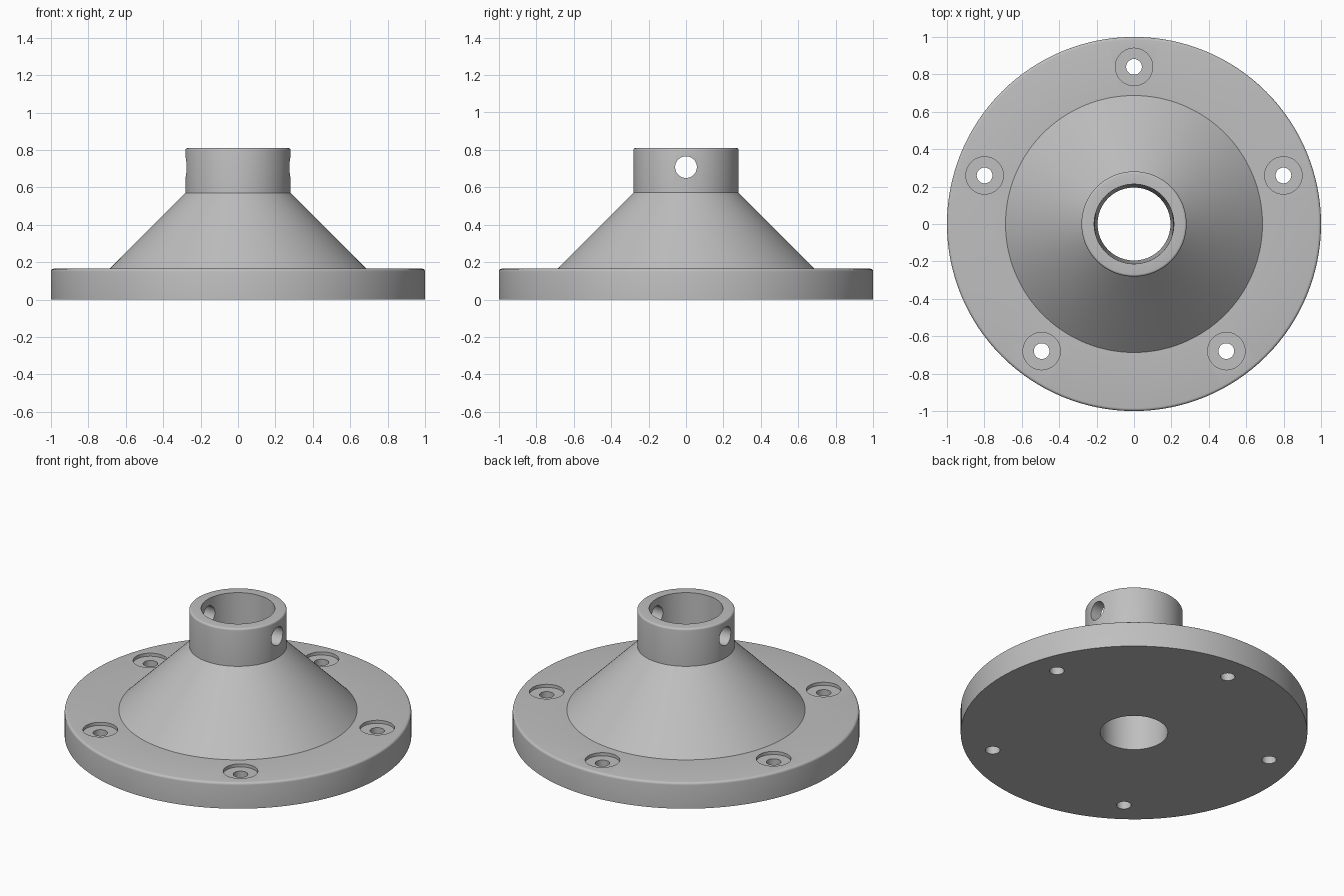
import bpy, bmesh, math

if "Cube" in bpy.data.objects:
    bpy.data.objects.remove(bpy.data.objects["Cube"])

SEG = 128
steel = bpy.data.materials.new("light_grey")
steel.diffuse_color = (0.52, 0.52, 0.52, 1)
steel.use_nodes = True
steel.node_tree.nodes["Principled BSDF"].inputs["Base Color"].default_value = steel.diffuse_color


def arc(cx, cz, r, n=4):
    """Quarter-round edge from outward to upward."""
    return [(cx + r * math.cos(a), cz + r * math.sin(a))
            for a in (math.pi / 2 * i / n for i in range(n + 1))]


def lathe(name, profile):
    """Spin a closed (radius, height) profile around z."""
    bm = bmesh.new()
    rings = []
    for i in range(SEG):
        a = 2 * math.pi * i / SEG
        rings.append([bm.verts.new((r * math.cos(a), r * math.sin(a), z)) for r, z in profile])
    n = len(profile)
    for i in range(SEG):
        p, q = rings[i], rings[(i + 1) % SEG]
        for j in range(n):
            k = (j + 1) % n
            bm.faces.new((p[j], q[j], q[k], p[k]))
    bmesh.ops.recalc_face_normals(bm, faces=bm.faces)
    me = bpy.data.meshes.new(name)
    bm.to_mesh(me)
    bm.free()
    ob = bpy.data.objects.new(name, me)
    bpy.context.collection.objects.link(ob)
    me.materials.append(steel)
    return ob


def drill(target, radius, depth, loc, rot=(0, 0, 0)):
    """Cut a round hole and remove the cutter."""
    bpy.ops.mesh.primitive_cylinder_add(vertices=48, radius=radius, depth=depth,
                                        location=loc, rotation=rot)
    cutter = bpy.context.object
    cutter.hide_render = True
    cutter.data.materials.append(steel)
    mod = target.modifiers.new("hole", 'BOOLEAN')
    mod.operation, mod.solver, mod.object = 'DIFFERENCE', 'EXACT', cutter
    bpy.context.view_layer.objects.active = target
    bpy.ops.object.modifier_apply(modifier=mod.name)
    bpy.data.objects.remove(cutter, do_unlink=True)


# Flange, cone and collar in one turned piece with a slightly tapered bore
flange = lathe("flange_with_collar",
               [(0.195, 0), (1.0, 0)] + arc(0.985, 0.15, 0.015)
               + [(0.687, 0.165), (0.281, 0.571)] + arc(0.269, 0.798, 0.012)
               + [(0.213, 0.81)])

# Five counterbored screw holes
for i in range(5):
    a = math.radians(90 + 72 * i)
    x, y = 0.84 * math.cos(a), 0.84 * math.sin(a)
    drill(flange, 0.1, 0.1, (x, y, 0.145 + 0.05))
    drill(flange, 0.042, 0.6, (x, y, 0.1))

# Cross pin hole through the collar
drill(flange, 0.058, 1.0, (0, 0, 0.708), (0, math.pi / 2, 0))

# Smooth turned surfaces, crisp edges
bpy.ops.object.select_all(action='DESELECT')
flange.select_set(True)
bpy.context.view_layer.objects.active = flange
bpy.ops.object.shade_smooth_by_angle(angle=math.radians(30))
